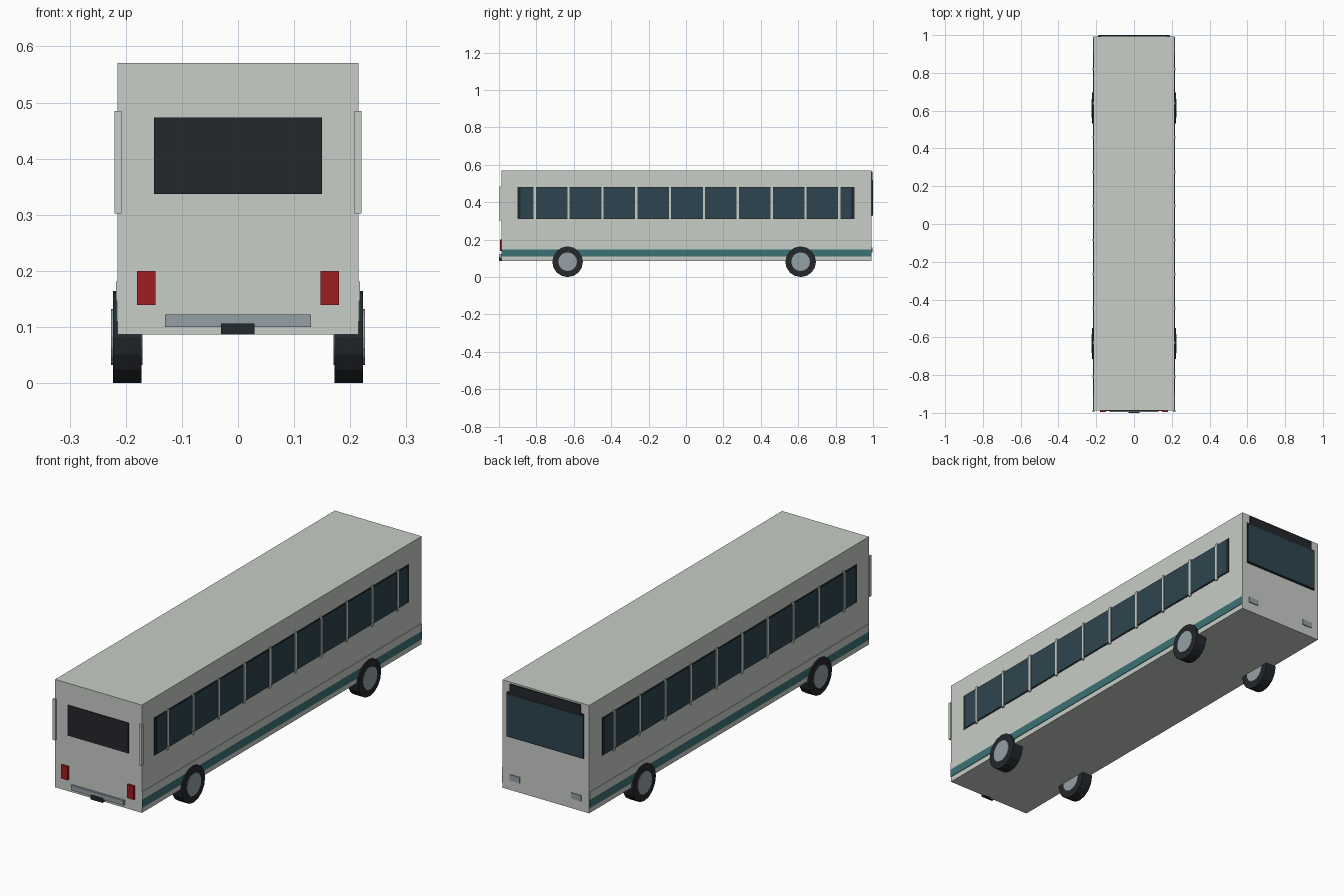
import bpy, math

if "Cube" in bpy.data.objects:
    bpy.data.objects.remove(bpy.data.objects["Cube"])


def mat(name, r, g, b):
    m = bpy.data.materials.new(name)
    m.diffuse_color = (r, g, b, 1)
    m.use_nodes = True
    m.node_tree.nodes["Principled BSDF"].inputs["Base Color"].default_value = m.diffuse_color
    return m


PAINT = mat("pale_paint", 0.58, 0.61, 0.57)
DARK = mat("dark_trim", 0.017, 0.021, 0.025)
GLASS = mat("blue_glass", 0.027, 0.06, 0.08)
TEAL = mat("teal_paint", 0.045, 0.17, 0.18)
STEEL = mat("steel", 0.30, 0.35, 0.38)
RED = mat("red_lens", 0.35, 0.012, 0.016)


def box(name, x, y, z, material):
    """Box from (min, max) ranges on each axis."""
    bpy.ops.mesh.primitive_cube_add(size=1, location=[sum(r) / 2 for r in (x, y, z)])
    o = bpy.context.object
    o.name = name
    o.scale = [r[1] - r[0] for r in (x, y, z)]
    bpy.ops.object.transform_apply(location=False, rotation=False, scale=True)
    o.data.materials.append(material)
    return o


def disc(name, x, y, z, radius, sides, material):
    """Cylinder lying along x between the two x values."""
    bpy.ops.mesh.primitive_cylinder_add(
        vertices=sides, radius=radius, depth=abs(x[1] - x[0]),
        location=(sum(x) / 2, y, z), rotation=(0, math.pi / 2, 0))
    o = bpy.context.object
    o.name = name
    o.data.materials.append(material)


def sides(a, b, s):
    return tuple(sorted((a * s, b * s)))


# Main shell
box("body", (-0.215, 0.215), (-0.987, 0.992), (0.087, 0.57), PAINT)

for s, label in ((-1, "left"), (1, "right")):
    # Side window band, glass and pillars
    box(f"{label}_window_band", sides(0.205, 0.2165, s), (-0.9, 0.9), (0.31, 0.48), DARK)
    box(f"{label}_window_glass", sides(0.208, 0.218, s), (-0.885, 0.883), (0.315, 0.475), GLASS)
    for i in range(11):
        y = -0.99 + 0.181 * i
        box(f"{label}_window_pillar", sides(0.208, 0.2205, s), (y - 0.006, y + 0.006),
            (0.302, 0.485), PAINT)

    # Waist moulding and coloured stripe
    box(f"{label}_moulding", sides(0.205, 0.2175, s), (-0.986, 0.991), (0.147, 0.181), PAINT)
    box(f"{label}_stripe", sides(0.205, 0.2175, s), (-0.986, 0.991), (0.11, 0.147), TEAL)

    # Wheels with hubs showing on both faces
    for y in (-0.633, 0.613):
        disc(f"{label}_tyre", sides(0.172, 0.223, s), y, 0.082, 0.082, 16, DARK)
        disc(f"{label}_hub", sides(0.170, 0.226, s), y, 0.082, 0.05, 16, STEEL)

    # Lamps at both ends
    box(f"{label}_red_lamp", sides(0.147, 0.18, s), (-0.995, -0.98), (0.139, 0.2), RED)
    box(f"{label}_headlamp", sides(0.127, 0.177, s), (0.98, 0.996), (0.131, 0.157), STEEL)

# End at -y: window, bumper and plate
box("end_window", (-0.15, 0.15), (-0.991, -0.98), (0.337, 0.473), DARK)
box("bumper", (-0.13, 0.13), (-0.996, -0.98), (0.1, 0.122), STEEL)
box("plate", (-0.03, 0.029), (-1.0, -0.98), (0.087, 0.106), DARK)

# End at +y: windscreen and destination sign
box("windscreen_frame", (-0.19, 0.19), (0.98, 0.998), (0.326, 0.525), DARK)
box("windscreen", (-0.187, 0.187), (0.985, 1.0), (0.33, 0.518), GLASS)
box("destination_sign", (-0.175, 0.175), (0.98, 0.998), (0.515, 0.563), DARK)
